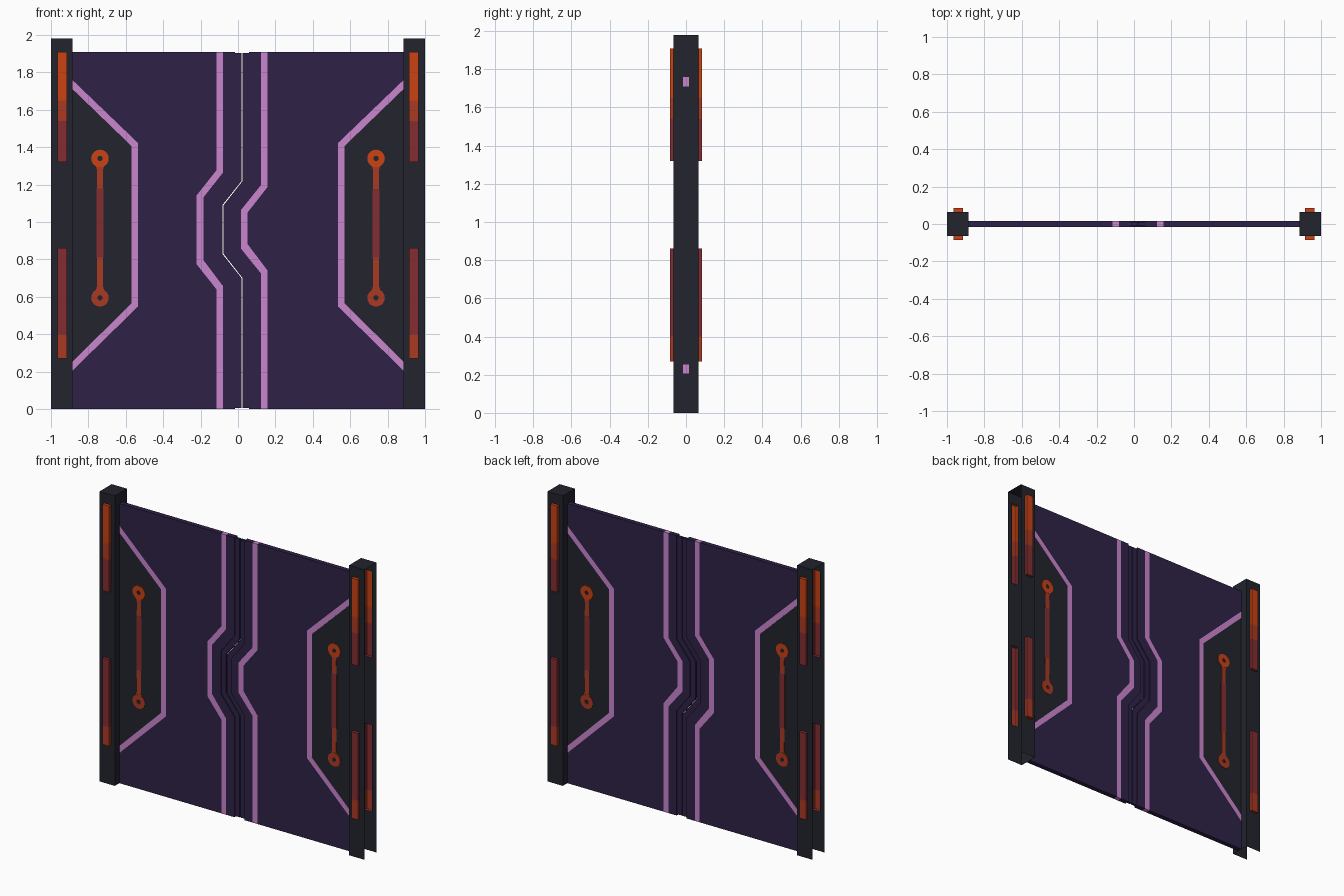
import bpy, bmesh, math
from mathutils import Vector

if "Cube" in bpy.data.objects:
    bpy.data.objects.remove(bpy.data.objects["Cube"])


def material(name, rgb):
    m = bpy.data.materials.new(name)
    lin = [((c / 255 + 0.055) / 1.055) ** 2.4 if c > 10 else c / 255 / 12.92 for c in rgb]
    m.diffuse_color = (*lin, 1)
    m.use_nodes = True
    m.node_tree.nodes["Principled BSDF"].inputs["Base Color"].default_value = m.diffuse_color
    return m


NAMES = ["charcoal", "purple", "pink", "orange", "rust", "dark_red"]
RGB = [(34, 36, 45), (47, 34, 71), (203, 134, 206), (202, 66, 20), (170, 58, 34), (132, 45, 49)]
MATS = [material(n, c) for n, c in zip(NAMES, RGB)]
CHARCOAL, PURPLE, PINK, ORANGE, RUST, RED = range(6)
H = 1.91        # door height
T = 0.016       # door half thickness
LIP = 0.009     # half thickness of the thin lip at the seam


def finish(name, bm):
    me = bpy.data.meshes.new(name)
    bm.to_mesh(me)
    bm.free()
    for m in MATS:
        me.materials.append(m)
    ob = bpy.data.objects.new(name, me)
    bpy.context.collection.objects.link(ob)
    return ob


def quad(bm, pts, normal, mat):
    """Quad facing the given direction."""
    f = bm.faces.new([bm.verts.new(p) for p in pts])
    f.material_index = mat
    f.normal_update()
    if f.normal.dot(Vector(normal)) < 0:
        f.normal_flip()


def prism(bm, pts, hy, mat, all_walls=True):
    """Outline in x,z made into a slab; without all_walls only top and bottom edges are closed."""
    area = sum(a[0] * b[1] - b[0] * a[1] for a, b in zip(pts, pts[1:] + pts[:1]))
    if area < 0:
        pts = pts[::-1]
    fr = [bm.verts.new((x, -hy, z)) for x, z in pts]
    bk = [bm.verts.new((x, hy, z)) for x, z in pts]
    faces = [bm.faces.new(fr), bm.faces.new(bk[::-1])]
    for i in range(len(pts)):
        j = (i + 1) % len(pts)
        if all_walls or (pts[i][1] == pts[j][1] and pts[i][1] in (0, H)):
            faces.append(bm.faces.new((fr[i], bk[i], bk[j], fr[j])))
    for f in faces:
        f.material_index = mat


def slab(name, pts, hy, mat, all_walls=True):
    bm = bmesh.new()
    prism(bm, pts, hy, mat, all_walls)
    return finish(name, bm)


def jog(x_out, x_in, zs, z0=0, z1=H):
    """Vertical line with a sideways jog in the middle, bottom to top."""
    a, b, c, d = zs
    return [(x_out, z0), (x_out, a), (x_in, b), (x_in, c), (x_out, d), (x_out, z1)]


# Jogged lines across the door, from left to right
stripe_l0 = jog(-0.115, -0.221, (0.64, 0.774, 1.143, 1.277))
stripe_l1 = jog(-0.079, -0.184, (0.656, 0.795, 1.133, 1.266))
lip_zl, lip_zr = (0.684, 0.815, 1.105, 1.236), (0.715, 0.845, 1.075, 1.204)
seam_z = (0.70, 0.83, 1.09, 1.22)
lip_l, lip_r = jog(-0.016, -0.119, lip_zl), jog(0.060, -0.042, lip_zr)
seam_l = jog(0.019, -0.084, seam_z, 0.006, H - 0.006)
seam_r = jog(0.025, -0.077, seam_z, 0.006, H - 0.006)
lip_l_in = jog(-0.016, -0.119, lip_zl, 0.006, H - 0.006)
lip_r_in = jog(0.060, -0.042, lip_zr, 0.006, H - 0.006)
stripe_r0 = jog(0.122, 0.015, (0.726, 0.859, 1.063, 1.197))
stripe_r1 = jog(0.157, 0.052, (0.742, 0.881, 1.052, 1.186))

# Trapezoid trim around the handle panels (right side, bottom to top)
trim_out = [(0.885, 0.206), (0.534, 0.549), (0.534, 1.422), (0.885, 1.759)]
trim_in = [(0.885, 0.254), (0.569, 0.565), (0.569, 1.406), (0.885, 1.711)]


def side(pts, s):
    return [(s * x, z) for x, z in pts]


def arc(x, z, r, a0, a1, n=10):
    return [(x + r * math.cos(a0 + (a1 - a0) * i / n), z + r * math.sin(a0 + (a1 - a0) * i / n))
            for i in range(n + 1)]


# Door leaves, stripes and seam lips
for tag, s, edge, s0, s1, lip, lip_in, seam in (
        ("left", -1, stripe_l0, stripe_l0, stripe_l1, lip_l, lip_l_in, seam_l),
        ("right", 1, stripe_r1, stripe_r0, stripe_r1, lip_r, lip_r_in, seam_r)):
    inner = stripe_l1 if s < 0 else stripe_r0
    outline = edge + [(s * 0.885, H)] + side(trim_out, s)[::-1] + [(s * 0.885, 0)]
    slab(tag + "_door_leaf", outline, T, PURPLE, False)
    slab(tag + "_door_stripe", s0 + s1[::-1], T, PINK, False)
    slab(tag + "_door_edge", inner + lip[::-1], T, PURPLE)
    slab(tag + "_seam_lip", lip_in + seam[::-1], LIP, PURPLE)

    # Handle panel with its trim
    slab(tag + "_panel_trim", side(trim_out + trim_in[::-1], s), T, PINK)
    slab(tag + "_handle_panel", side(trim_in, s), T - 0.003, CHARCOAL, False)

    # Handle: two rings joined by a bar
    bm = bmesh.new()
    hx = s * 0.738
    for zc, mat in ((1.34, ORANGE), (0.595, RUST)):
        for a in (0, math.pi):
            ring = arc(hx, zc, 0.047, a, a + math.pi) + arc(hx, zc, 0.014, a + math.pi, a)
            prism(bm, ring, T + 0.001, mat)
    for za, wa, zb, wb, mat in ((0.637, 0.022, 0.66, 0.015, RUST), (0.66, 0.015, 0.81, 0.016, RUST),
                                (0.81, 0.019, 1.18, 0.019, RED),
                                (1.18, 0.016, 1.275, 0.015, RUST), (1.275, 0.015, 1.298, 0.022, RUST)):
        prism(bm, [(hx - wa, za), (hx + wa, za), (hx + wb, zb), (hx - wb, zb)], T, mat)
    finish(tag + "_handle", bm)

    # Post: sheet channel, open on the outer side and below, with slots for the lights
    bm = bmesh.new()
    xs = [0.885, 0.915, 0.965, 1.0]
    zs = [0, 0.27, 0.86, 1.32, 1.91, 1.98]
    D = 0.065
    for y in (-D, D):
        for i in range(3):
            for k in range(5):
                if i == 1 and k in (1, 3):
                    continue
                a, b, c, d = s * xs[i], s * xs[i + 1], zs[k], zs[k + 1]
                quad(bm, [(a, y, c), (b, y, c), (b, y, d), (a, y, d)], (0, y, 0), CHARCOAL)
    a, b, top = s * xs[0], s * xs[3], zs[5]
    quad(bm, [(a, -D, 0), (a, D, 0), (a, D, top), (a, -D, top)], (-s, 0, 0), CHARCOAL)
    quad(bm, [(a, -D, top), (b, -D, top), (b, D, top), (a, D, top)], (0, 0, 1), CHARCOAL)
    bmesh.ops.remove_doubles(bm, verts=bm.verts, dist=0.0001)
    finish(tag + "_post", bm)

    # Light strips: shallow open-backed boxes on the front and back of the post
    bm = bmesh.new()
    a, b = s * xs[1], s * xs[2]
    for y in (-D, D):
        o = y * 0.085 / D
        for bands in ([(0.27, 0.40, RUST), (0.40, 0.86, RED)],
                      [(1.32, 1.54, RED), (1.54, 1.65, RUST), (1.65, 1.91, ORANGE)]):
            for c, d, mat in bands:
                quad(bm, [(a, o, c), (b, o, c), (b, o, d), (a, o, d)], (0, y, 0), mat)
                for x, n in ((a, -s), (b, s)):
                    quad(bm, [(x, y, c), (x, o, c), (x, o, d), (x, y, d)], (n, 0, 0), mat)
            for z, n, mat in ((bands[0][0], -1, bands[0][2]), (bands[-1][1], 1, bands[-1][2])):
                quad(bm, [(a, y, z), (b, y, z), (b, o, z), (a, o, z)], (0, 0, n), mat)
    finish(tag + "_light_strips", bm)
